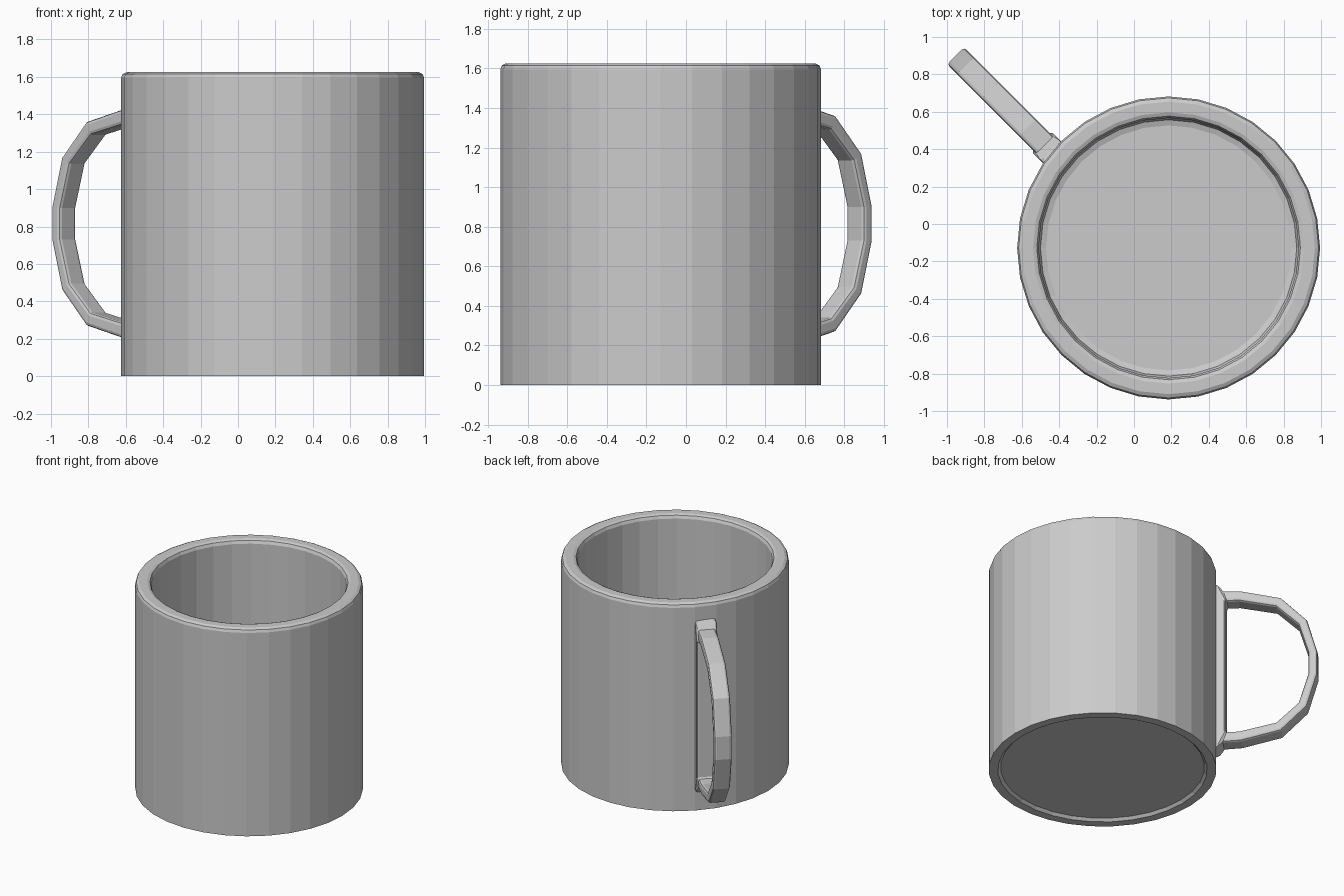
import bpy, bmesh, math
from mathutils import Vector

if "Cube" in bpy.data.objects:
    bpy.data.objects.remove(bpy.data.objects["Cube"])

CX, CY = 0.185, -0.128   # mug axis
SIDES = 32


def finish(bm, name):
    bmesh.ops.recalc_face_normals(bm, faces=bm.faces)
    mesh = bpy.data.meshes.new(name)
    bm.to_mesh(mesh)
    bm.free()
    obj = bpy.data.objects.new(name, mesh)
    bpy.context.collection.objects.link(obj)
    return obj


def bridge(bm, a, b):
    n = len(a)
    for i in range(n):
        bm.faces.new((a[i], a[(i + 1) % n], b[(i + 1) % n], b[i]))


# Mug body: one profile (radius, height) from recessed base, over the rim, to the inner floor
profile = [(0.725, 0.02), (0.745, 0.0), (0.81, 0.0), (0.81, 1.595), (0.802, 1.615),
           (0.782, 1.625), (0.725, 1.625), (0.705, 1.617), (0.695, 1.595),
           (0.695, 0.16), (0.685, 0.13), (0.655, 0.12)]
bm = bmesh.new()
rings = []
for r, z in profile:
    angles = [2 * math.pi * i / SIDES for i in range(SIDES)]
    rings.append([bm.verts.new((CX + r * math.cos(a), CY + r * math.sin(a), z)) for a in angles])
for a, b in zip(rings, rings[1:]):
    bridge(bm, a, b)
bm.faces.new(rings[0])
bm.faces.new(rings[-1])
finish(bm, "mug_body")

# Handle: D-shaped loop grown from one wall facet, upper half mirrored about MID
# Each station: outer (distance, height), inner (distance, height), half width
MID = 0.815
upper = [((-0.03, 1.50), (0.075, 1.34), 0.076),
         ((0.01, 1.485), (0.078, 1.345), 0.076),
         ((0.055, 1.435), (0.085, 1.35), 0.064),
         ((0.185, 1.43), (0.17, 1.35), 0.064),
         ((0.47, 1.36), (0.435, 1.29), 0.064),
         ((0.655, 1.17), (0.595, 1.135), 0.064),
         ((0.73, 0.905), (0.665, 0.90), 0.064)]


def flip(p):
    return (p[0], 2 * MID - p[1])


stations = upper + [(flip(o), flip(i), w) for o, i, w in reversed(upper)]

facet = math.radians(140.6)
base = Vector((CX + 0.806 * math.cos(facet), CY + 0.806 * math.sin(facet), 0))
out = Vector((math.cos(math.radians(135)), math.sin(math.radians(135)), 0))
side = Vector((-out.y, out.x, 0))

bm = bmesh.new()
loops = []
for o, i, w in stations:
    corners = ((o, -w), (o, w), (i, w), (i, -w))
    loops.append([bm.verts.new(base + out * p[0] + side * t + Vector((0, 0, p[1])))
                  for p, t in corners])
for k in range(len(loops)):
    bridge(bm, loops[k], loops[(k + 1) % len(loops)])
handle = finish(bm, "handle")
bev = handle.modifiers.new("soft_edges", 'BEVEL')
bev.width = 0.018
bev.segments = 2
bev.limit_method = 'ANGLE'
bev.angle_limit = math.radians(60)
